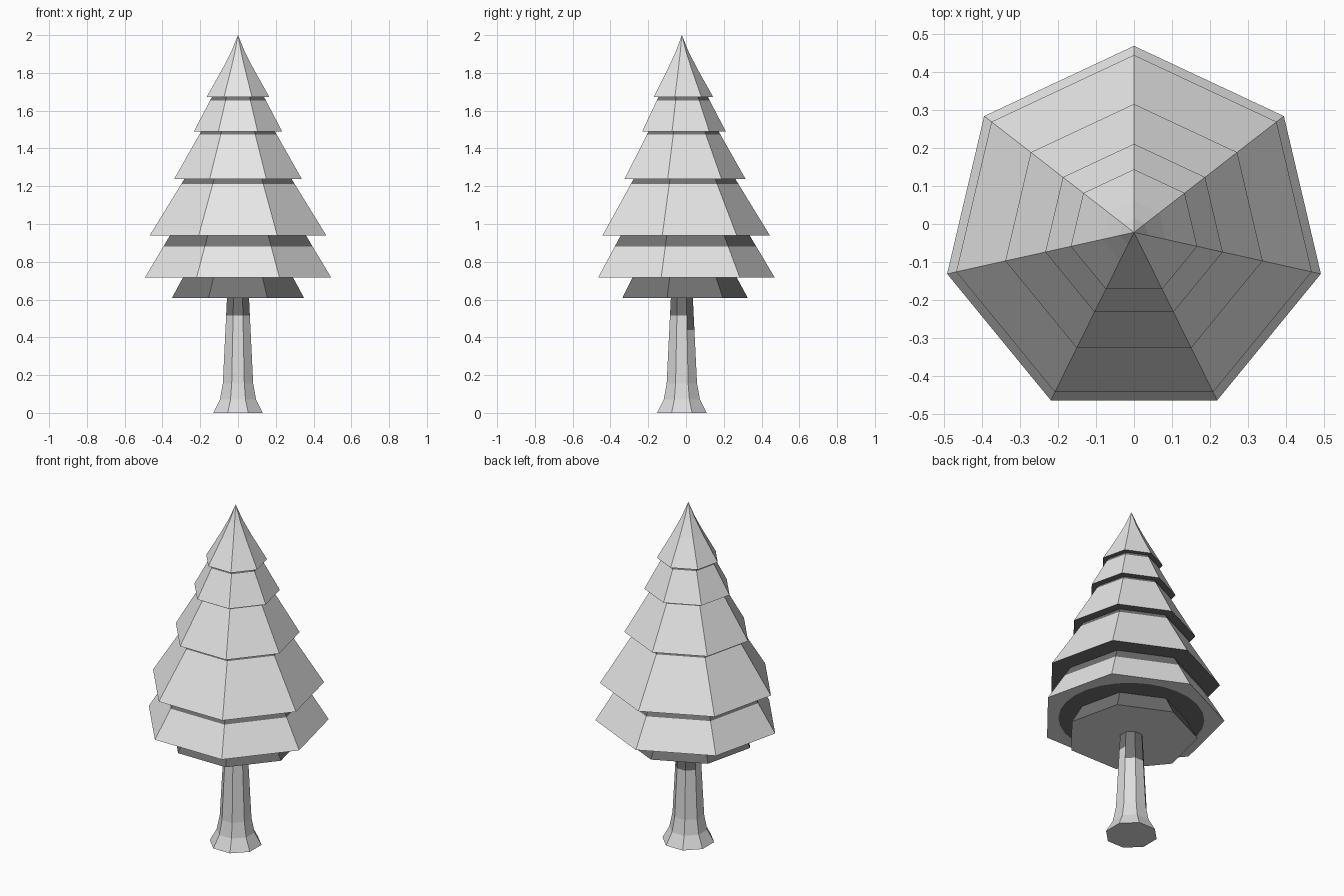
import bpy, bmesh, math

if "Cube" in bpy.data.objects:
    bpy.data.objects.remove(bpy.data.objects["Cube"])

CY = -0.022  # the tree axis sits slightly in front of the centre


def material(name, v):
    m = bpy.data.materials.new(name)
    m.diffuse_color = (v, v, v, 1)
    m.use_nodes = True
    m.node_tree.nodes["Principled BSDF"].inputs["Base Color"].default_value = m.diffuse_color
    return m


light = material("light grey", 0.8)
dark = material("dark grey", 0.17)
bark = material("bark grey", 0.72)


def lathe(name, profile, sides, start, colours, sx=1.0, split=1, rule=None):
    """Flat-sided revolve of (radius, z, material of the band above[, round]) from bottom to top.
    split divides each flat side, so that a ring marked round can be a circle."""
    bm = bmesh.new()
    n, step = sides * split, 2 * math.pi / sides
    rings = []
    for r, z, _, *rnd in profile:
        if r == 0:
            rings.append([bm.verts.new((0, CY, z))] * n)
            continue
        ring = []
        for i in range(n):
            t = step * i / split
            d = r if rnd else r * math.cos(step / 2) / math.cos(t % step - step / 2)
            if i % split == 0 and not rnd:
                d = r
            a = start + t
            ring.append(bm.verts.new((d * sx * math.cos(a), CY + d * math.sin(a), z)))
        rings.append(ring)
    for k, (low, high) in enumerate(zip(rings, rings[1:])):
        for i in range(n):
            j = (i + 1) % n
            f = bm.faces.new(list(dict.fromkeys((low[i], low[j], high[j], high[i]))))
            f.material_index = profile[k][2]
    bm.faces.new(rings[0][::-1])
    if profile[-1][0] != 0:
        bm.faces.new(rings[-1]).material_index = profile[-1][2]
    bmesh.ops.recalc_face_normals(bm, faces=bm.faces[:])
    if rule:
        for f in bm.faces:
            rule(f)
    mesh = bpy.data.meshes.new(name)
    bm.to_mesh(mesh)
    bm.free()
    for c in colours:
        mesh.materials.append(c)
    obj = bpy.data.objects.new(name, mesh)
    bpy.context.collection.objects.link(obj)
    return obj


def trunk_back(f):
    """The dark top of the trunk reaches lower on the back."""
    if 0.45 < f.calc_center_median().z < 0.51 and f.normal.y > 0.5:
        f.material_index = 1


# trunk: octagonal with a flared foot and a dark top
lathe("trunk", [(0.142, 0, 0), (0.104, 0.07, 0), (0.087, 0.155, 0), (0.072, 0.44, 0),
                (0.068, 0.515, 1), (0.063, 0.612, 1)],
      8, math.pi / 8, [bark, dark], rule=trunk_back)

# foliage: stacked seven-sided skirts (bottom r, bottom z, top r, height of the dark band)
skirts = [(0.350, 0.607, 0.29, None), (0.491, 0.718, 0.36, 0.88), (0.467, 0.938, 0.284, 1.211),
          (0.338, 1.237, 0.195, 1.474), (0.233, 1.49, 0.138, 1.655)]
tip = [(0.166, 1.672, 0), (0.083, 1.82, 0), (0.037, 1.91, 0), (0, 2.0, 0)]
levels = [s[1] for s in skirts[1:]] + [tip[0][1]]
profile = []
for (r, z, top, band), z_top in zip(skirts, levels):
    if band is None:
        # lowest skirt is all dark, and so is a round patch under the next one
        profile += [(r, z, 1), (top, z_top, 1), (0.385, z_top, 0, True)]
    else:
        r_band = r + (top - r) * (band - z) / (z_top - z)
        profile += [(r, z, 0), (r_band, band, 1), (top, z_top, 1)]
lathe("foliage", profile + tip, 7, math.pi / 2, [light, dark], sx=1.028, split=4)
